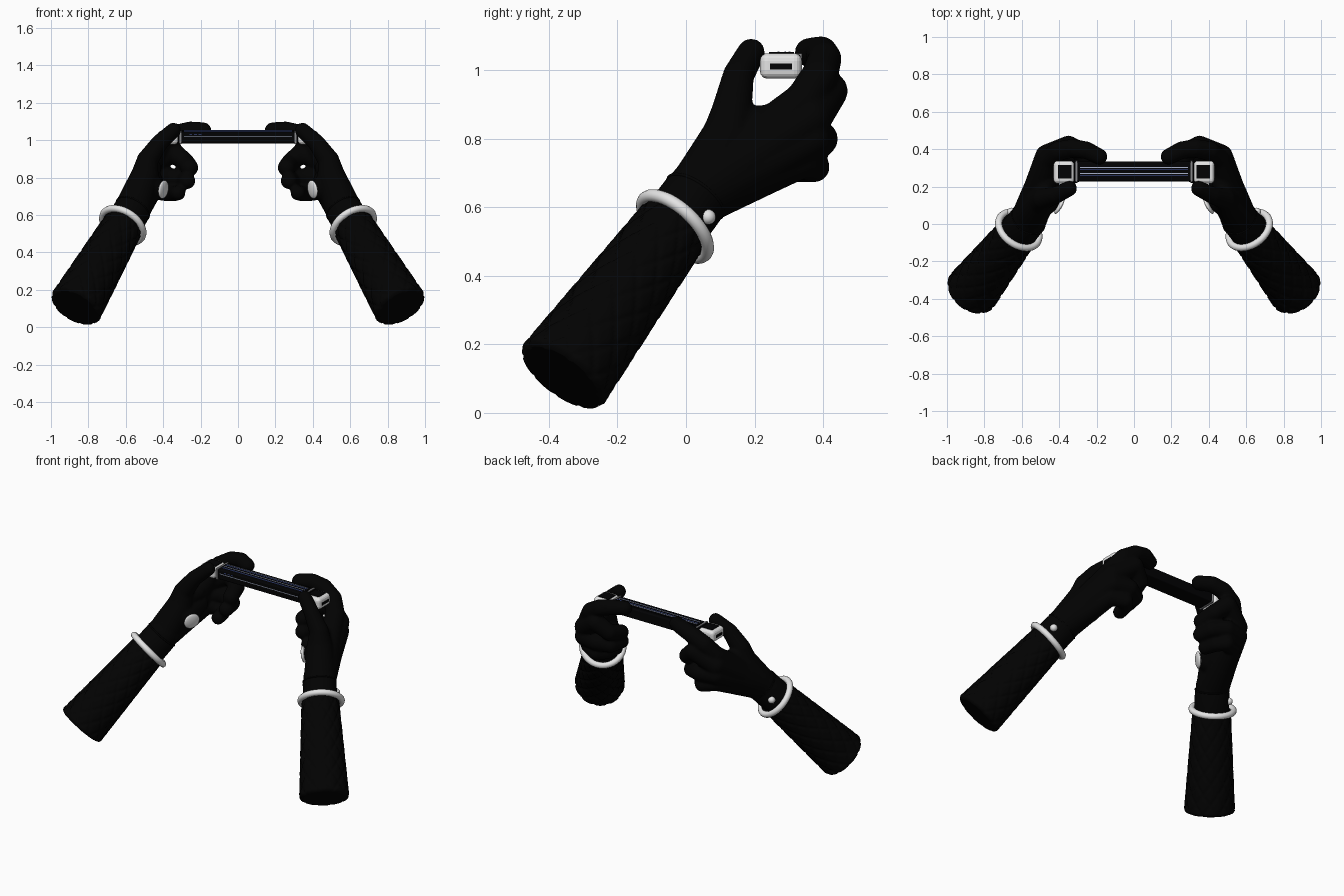
import bpy, bmesh, math
from mathutils import Vector, Matrix

if "Cube" in bpy.data.objects:
    bpy.data.objects.remove(bpy.data.objects["Cube"])


def material(name, r, g, b):
    m = bpy.data.materials.new(name)
    m.use_nodes = True
    m.diffuse_color = (r, g, b, 1)
    m.node_tree.nodes["Principled BSDF"].inputs["Base Color"].default_value = (r, g, b, 1)
    return m


BLACK = material("glove black", .0006, .0006, .0006)
GLOSS = material("device black", .0006, .0006, .001)
WHITE = material("white", .78, .78, .78)
GREY = material("grey", .25, .25, .26)
BLUE = material("blue", .09, .14, .5)
PALE = material("pale blue", .4, .45, .6)


def finish(name, bm, mat, mirror=True, smooth=True):
    """Turn a bmesh into an object, optionally mirrored to the other side."""
    bmesh.ops.recalc_face_normals(bm, faces=bm.faces)
    mesh = bpy.data.meshes.new(name)
    bm.to_mesh(mesh)
    bm.free()
    mesh.materials.append(mat)
    for p in mesh.polygons:
        p.use_smooth = smooth
    ob = bpy.data.objects.new(name, mesh)
    bpy.context.collection.objects.link(ob)
    if mirror:
        ob.modifiers.new("mirror", "MIRROR").use_mirror_merge = False
    return ob


def aim(center, direction):
    """Matrix that moves to a point and turns z along a direction."""
    q = Vector(direction).to_track_quat("Z", "Y")
    return Matrix.Translation(center) @ q.to_matrix().to_4x4()


def box(name, lo, hi, mat, mirror=False, bevel=0):
    lo, hi = Vector(lo), Vector(hi)
    bm = bmesh.new()
    bmesh.ops.create_cube(bm, size=1, matrix=Matrix.Translation((lo + hi) / 2)
                          @ Matrix.Diagonal((hi - lo).to_4d()))
    if bevel:
        bmesh.ops.bevel(bm, geom=bm.edges[:], offset=bevel, segments=4,
                        profile=.5, affect="EDGES")
    return finish(name, bm, mat, mirror, False)


def ball(bm, center, radius, flat=1, direction=(0, 0, 1)):
    bmesh.ops.create_uvsphere(bm, u_segments=20, v_segments=12, radius=radius,
                              matrix=aim(center, direction) @ Matrix.Diagonal((1, 1, flat, 1)))


def chain(bm, *joints):
    """Rounded limb through (x, y, z, radius) joints."""
    for x, y, z, r in joints:
        ball(bm, (x, y, z), r)
    for a, b in zip(joints, joints[1:]):
        pa, pb = Vector(a[:3]), Vector(b[:3])
        bmesh.ops.create_cone(bm, cap_ends=True, segments=20, radius1=a[3], radius2=b[3],
                              depth=(pb - pa).length, matrix=aim((pa + pb) / 2, pb - pa))


def lathe(name, frame, profile, mat, sides=64, relief=None):
    """Closed tube along the frame's z axis through (height, radius) pairs."""
    bm = bmesh.new()
    rings = []
    for h, r in profile:
        ring = []
        for i in range(sides):
            a = 2 * math.pi * i / sides
            rr = r + (relief(a, h) if relief else 0)
            ring.append(bm.verts.new(frame @ Vector((rr * math.cos(a), rr * math.sin(a), h))))
        rings.append(ring)
    for lower, upper in zip(rings, rings[1:]):
        for i in range(sides):
            j = (i + 1) % sides
            bm.faces.new((lower[i], lower[j], upper[j], upper[i]))
    bm.faces.new(rings[0])
    bm.faces.new(rings[-1])
    ob = finish(name, bm, mat)
    for p in ob.data.polygons:
        p.use_smooth = len(p.vertices) == 4
    return ob


def torus(name, center, axis, major, minor, mat):
    bm = bmesh.new()
    frame, n, k = aim(center, axis), 56, 12
    grid = []
    for i in range(n):
        turn = Matrix.Rotation(2 * math.pi * i / n, 4, "Z")
        grid.append([bm.verts.new(frame @ turn @ Vector((
            major + minor * math.cos(2 * math.pi * j / k), 0,
            minor * math.sin(2 * math.pi * j / k)))) for j in range(k)])
    for i in range(n):
        for j in range(k):
            a, b = grid[i], grid[(i + 1) % n]
            bm.faces.new((a[j], b[j], b[(j + 1) % k], a[(j + 1) % k]))
    return finish(name, bm, mat)


# Quilted forearm sleeve with a rounded lower rim
elbow, wrist = Vector((.868, -.36, .11)), Vector((.612, -.035, .547))
axis = (wrist - elbow).normalized()
length = (wrist - elbow).length


def quilt(a, h):
    u, v = 5 * a + 26 * h, 5 * a - 26 * h
    return .008 * (min(1, 2.5 * abs(math.sin(u)), 2.5 * abs(math.sin(v))) - .6)


steps = 60
sleeve = [(length * i / steps, .144 - .037 * i / steps) for i in range(1, steps + 1)]
lathe("forearm", aim(elbow, axis), [(-.006, .125), (0, .138)] + sleeve, BLACK, 96, quilt)

# Bracelet, glove cuff and its edge trim
torus("bracelet", (.616, -.032, .544), (-.44, .61, .66), .12, .019, WHITE)
lathe("glove_cuff", aim(wrist, axis), [(-.02, .1), (.03, .1), (.1, .099), (.115, .096)], BLACK)
torus("cuff_trim", wrist + axis * .115, axis, .096, .005, BLACK)

# Hand: palm bones, thumb and fingers fused into one glove
bm = bmesh.new()
W = (.557, .04, .645, .098)
chain(bm, (.6, -.02, .57, .095), W)
knuckles = [(.452, .345, .91, .058), (.468, .365, .86, .06),
            (.468, .365, .8, .058), (.455, .335, .735, .052)]
for k in knuckles:
    mid = [(a + b) / 2 for a, b in zip(W, k)]
    mid[3] = .074
    chain(bm, W, mid, k)
chain(bm, (.545, .06, .68, .093), (.5, .12, .8, .078), (.485, .135, .89, .058),
      (.42, .153, .985, .046), (.345, .19, 1.052, .041))            # thumb
chain(bm, (.475, .13, .745, .08), (.46, .25, .78, .06))             # palm pad
chain(bm, (.49, .15, .84, .055), (.46, .24, .85, .05))              # thumb web
chain(bm, knuckles[0], (.405, .39, .985, .053), (.33, .405, 1.033, .05),
      (.255, .395, 1.053, .047), (.185, .36, 1.052, .043))          # index
chain(bm, knuckles[1], (.35, .419, .94, .054), (.28, .385, .88, .049),
      (.258, .295, .853, .046))                                     # middle
chain(bm, knuckles[2], (.365, .392, .8, .052), (.29, .355, .785, .047),
      (.272, .27, .782, .044))                                      # ring
chain(bm, knuckles[3], (.38, .375, .718, .045), (.34, .33, .715, .042),
      (.32, .255, .718, .04))                                       # little finger
hand = finish("hand", bm, BLACK, mirror=False)
fuse = hand.modifiers.new("fuse", "REMESH")
fuse.mode, fuse.voxel_size, fuse.use_smooth_shade = "VOXEL", .008, True
soften = hand.modifiers.new("soften", "SMOOTH")
soften.factor, soften.iterations = .5, 5
hand.modifiers.new("mirror", "MIRROR").use_mirror_merge = False

# Palm disc and wrist stud
bm = bmesh.new()
ball(bm, (.399, .098, .736), .05, .28, (-.86, -.48, -.15))
finish("palm_disc", bm, WHITE)
bm = bmesh.new()
ball(bm, (.657, .065, .572), .022)
finish("wrist_stud", bm, WHITE)

# Handheld bar
box("bar", (-.32, .228, .983), (.32, .335, 1.047), GLOSS, bevel=.008)
box("bar_ridge", (-.3, .258, 1.04), (.3, .31, 1.053), GLOSS, bevel=.003)
box("end_band", (.302, .224, .979), (.314, .339, 1.05), GREY, True, .003)
box("end_cap", (.32, .216, .976), (.43, .338, 1.05), WHITE, True, .022)
box("cap_window", (.333, .243, 1.046), (.407, .315, 1.053), GLOSS, True)
box("cap_slot", (.425, .245, 1.003), (.432, .309, 1.02), GLOSS, True)

# Glowing lines on the top and front of the bar
for i, (y, mat) in enumerate([(.302, PALE), (.29, BLUE), (.27, PALE)]):
    box(f"top_line_{i}", (-.29, y - .0025, 1.049), (.29, y + .0025, 1.055), mat)
box("ridge_line", (-.29, .256, 1.046), (.29, .26, 1.052), BLUE)
box("front_line", (-.29, .226, 1.019), (.29, .23, 1.023), PALE)
for i in range(3):
    x = -.26 + .025 * i
    box(f"front_dash_{i}", (x, .226, 1.03), (x + .015, .23, 1.034), BLUE)
